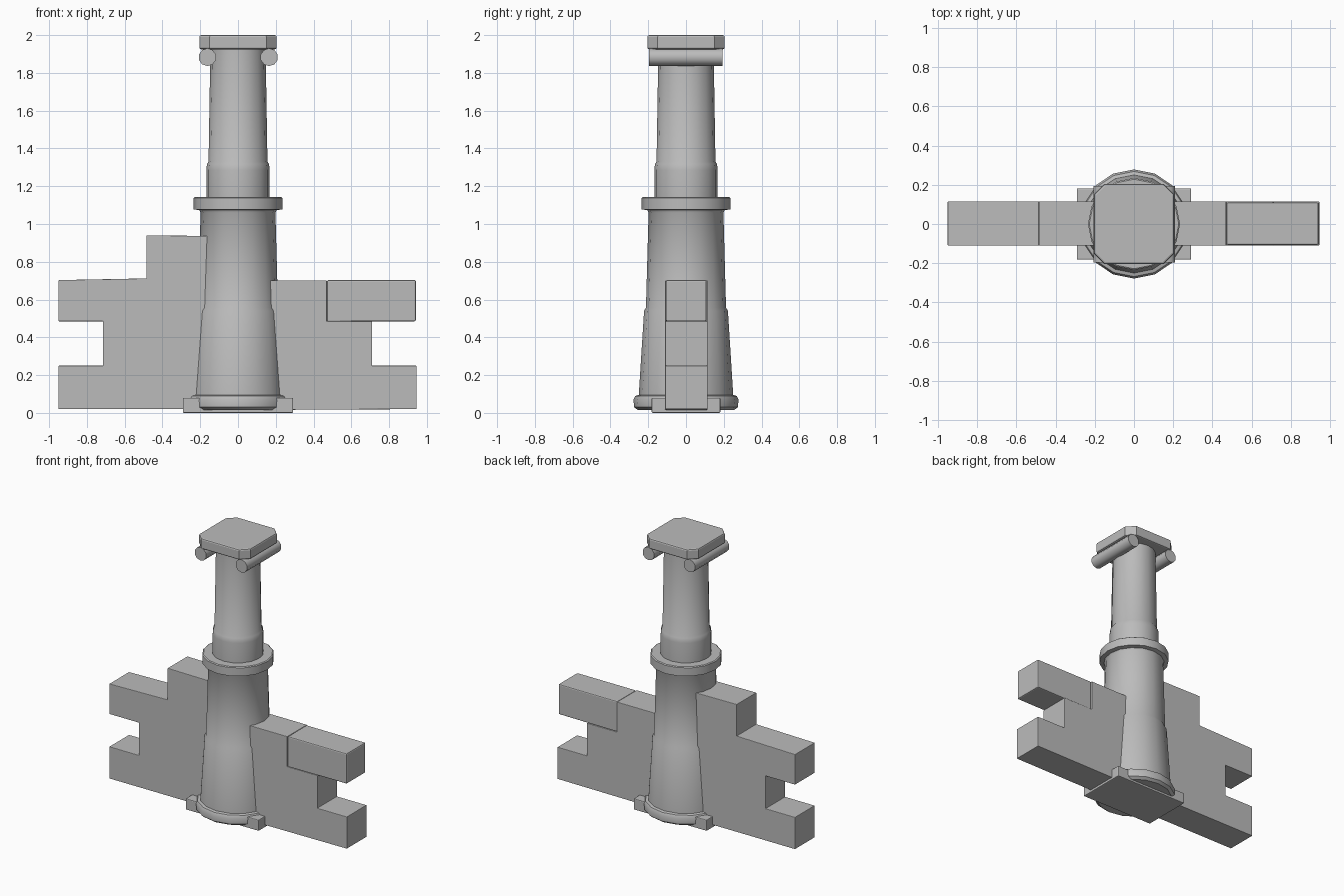
import bpy, bmesh, math

if "Cube" in bpy.data.objects:
    bpy.data.objects.remove(bpy.data.objects["Cube"])

stone = bpy.data.materials.new("grey stone")
stone.diffuse_color = (0.5, 0.5, 0.5, 1)
stone.use_nodes = True
stone.node_tree.nodes["Principled BSDF"].inputs["Base Color"].default_value = stone.diffuse_color


def finish(name, bm, bevel=0.0, smooth=False):
    bmesh.ops.recalc_face_normals(bm, faces=bm.faces)
    mesh = bpy.data.meshes.new(name)
    bm.to_mesh(mesh)
    bm.free()
    mesh.materials.append(stone)
    ob = bpy.data.objects.new(name, mesh)
    bpy.context.collection.objects.link(ob)
    if bevel:
        mod = ob.modifiers.new("bevel", 'BEVEL')
        mod.width, mod.segments = bevel, 2
        mod.limit_method, mod.angle_limit = 'ANGLE', math.radians(50)
    if smooth:
        bpy.ops.object.select_all(action='DESELECT')
        ob.select_set(True)
        bpy.context.view_layer.objects.active = ob
        bpy.ops.object.shade_smooth_by_angle(angle=math.radians(35))
    return ob


def extrude(name, outline, vec, bevel=0.0):
    """Flat outline pushed along vec into a solid."""
    bm = bmesh.new()
    face = bm.faces.new([bm.verts.new(p) for p in outline])
    new = bmesh.ops.extrude_face_region(bm, geom=[face])["geom"]
    bmesh.ops.translate(bm, vec=vec, verts=[g for g in new if isinstance(g, bmesh.types.BMVert)])
    return finish(name, bm, bevel)


def lathe(name, profile, sides):
    """Closed turned solid from (radius, z) pairs."""
    bm = bmesh.new()
    rings = [[bm.verts.new((r * math.cos(2 * math.pi * i / sides),
                            r * math.sin(2 * math.pi * i / sides), z))
              for i in range(sides)] for r, z in profile]
    for a, b in zip(rings, rings[1:]):
        for i in range(sides):
            j = (i + 1) % sides
            bm.faces.new((a[i], a[j], b[j], b[i]))
    bm.faces.new(rings[0])
    bm.faces.new(rings[-1])
    return finish(name, bm, smooth=True)


# Round tapering column with foot ring, middle collar and upper band
lathe("column", [(0.255, 0.015), (0.275, 0.03), (0.278, 0.07), (0.268, 0.09), (0.25, 0.095),
                 (0.222, 0.54), (0.212, 0.558), (0.198, 1.06), (0.205, 1.073),
                 (0.235, 1.078), (0.235, 1.138), (0.228, 1.143), (0.168, 1.143),
                 (0.168, 1.285), (0.164, 1.318), (0.156, 1.33), (0.146, 1.94)], 16)

# Square footing plate
x, y = 0.292, 0.182
extrude("footing", [(-x, -y, 0), (x, -y, 0), (x, y, 0), (-x, y, 0)], (0, 0, 0.08), 0.006)

# Stepped wall wings with toothed ends
left = [(0, 0.02), (-0.95, 0.02), (-0.95, 0.25), (-0.715, 0.25), (-0.715, 0.485),
        (-0.95, 0.485), (-0.95, 0.703), (-0.485, 0.712), (-0.485, 0.94), (0, 0.935)]
right = [(0, 0.015), (0.945, 0.02), (0.945, 0.25), (0.71, 0.25), (0.71, 0.485),
         (0.47, 0.485), (0.47, 0.702), (0, 0.702)]
for name, pts in (("left_wall", left), ("right_wall", right)):
    extrude(name, [(px, -0.11, pz) for px, pz in pts], (0, 0.225, 0), 0.003)

# Separate end block on the right wing
extrude("right_wall_block", [(0.471, -0.107, 0.482), (0.942, -0.107, 0.485),
                             (0.942, -0.107, 0.703), (0.471, -0.107, 0.703)], (0, 0.216, 0), 0.008)

# Capstone with cut corners
h, c = 0.205, 0.15
cap = [(-h, -c), (-c, -h), (c, -h), (h, -c), (h, c), (c, h), (-c, h), (-h, c)]
extrude("capstone", [(px, py, 1.925) for px, py in cap], (0, 0, 0.075), 0.01)

# Round bars under the capstone
for side, sx in (("left", -0.162), ("right", 0.165)):
    n, r = 10, 0.047
    extrude(side + "_bar", [(sx + r * math.cos(2 * math.pi * (i + 0.5) / n), -0.197,
                             1.883 + r * math.sin(2 * math.pi * (i + 0.5) / n))
                            for i in range(n)], (0, 0.39, 0))
    ob = bpy.data.objects[side + "_bar"]
    bpy.ops.object.select_all(action='DESELECT')
    ob.select_set(True)
    bpy.context.view_layer.objects.active = ob
    bpy.ops.object.shade_smooth_by_angle(angle=math.radians(40))
